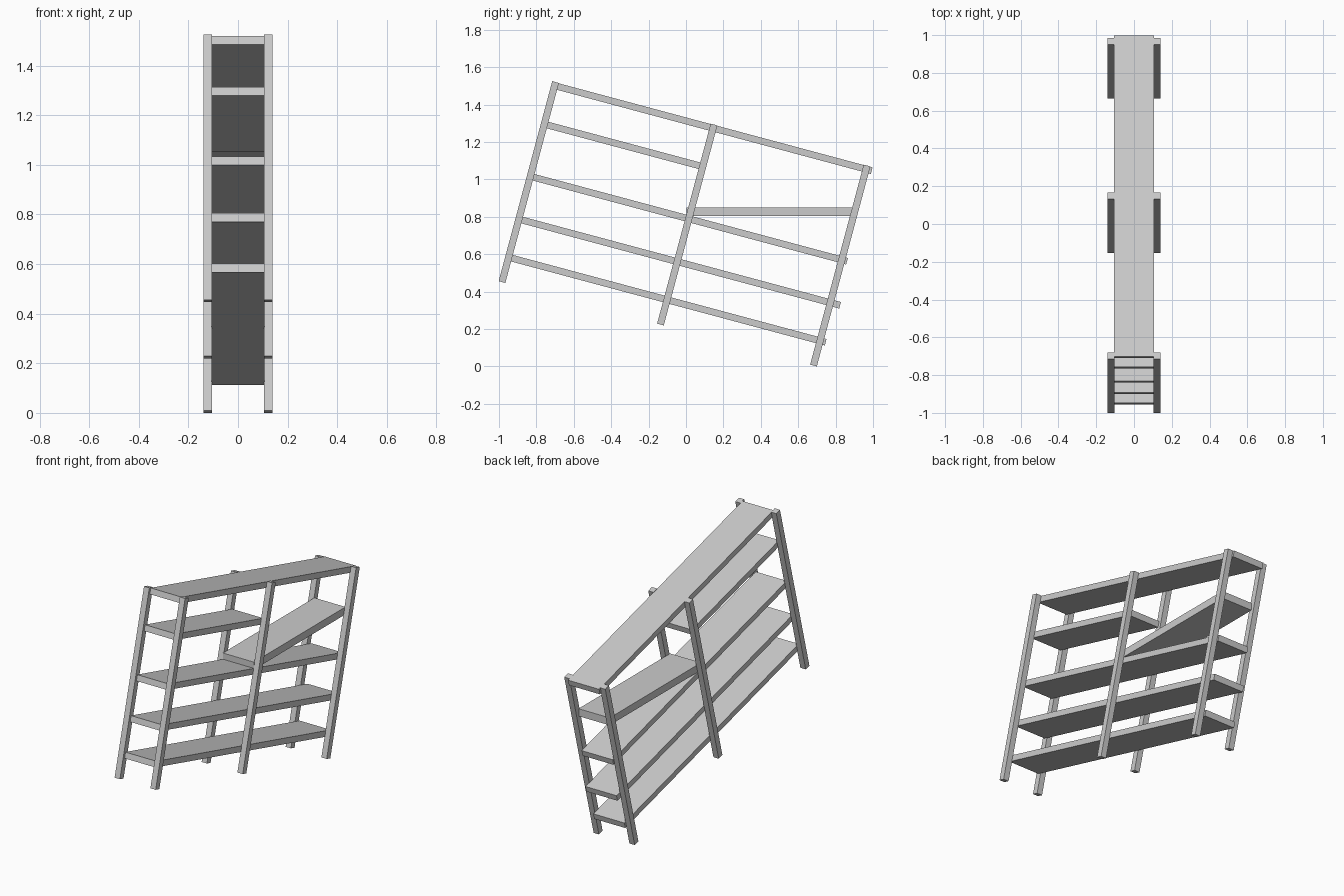
import bpy
import math
from mathutils import Matrix

if "Cube" in bpy.data.objects:
    bpy.data.objects.remove(bpy.data.objects["Cube"])

# The whole rack leans 15 degrees about the x axis; parts are placed in rack space
LEAN = Matrix.Rotation(math.radians(-15), 4, 'X')


def box(name, x, y, z, frame=LEAN):
    """Box spanning the (min, max) ranges x, y, z inside the given frame."""
    bpy.ops.mesh.primitive_cube_add(size=1)
    ob = bpy.context.object
    ob.name = name
    spans = (x, y, z)
    centre = [(a + b) / 2 for a, b in spans]
    size = [b - a for a, b in spans]
    ob.data.transform(Matrix.Translation(centre) @ Matrix.Diagonal((*size, 1)))
    ob.matrix_world = frame
    return ob


# Three pairs of square posts
for label, y in (("front", -1.067), ("middle", -0.19), ("back", 0.657)):
    for side, s in (("left", -1), ("right", 1)):
        box(f"{label}_post_{side}", sorted((s * 0.104, s * 0.14)),
            (y - 0.0185, y + 0.0185), (0.181, 1.288))

# Shelf boards: name, back end, underside height
SHELF_X = (-0.106, 0.106)
for name, end, z in (("bottom_shelf", 0.688, 0.300),
                     ("lower_shelf", 0.711, 0.511),
                     ("middle_shelf", 0.686, 0.748),
                     ("short_upper_shelf", -0.19, 1.037),
                     ("top_shelf", 0.688, 1.250)):
    box(name, SHELF_X, (-1.07, end), (z, z + 0.036))

# Collapsed shelf: lies level in world space, resting on the middle shelf
box("fallen_shelf", SHELF_X, (0.004, 0.895), (0.803, 0.849), Matrix.Identity(4))
